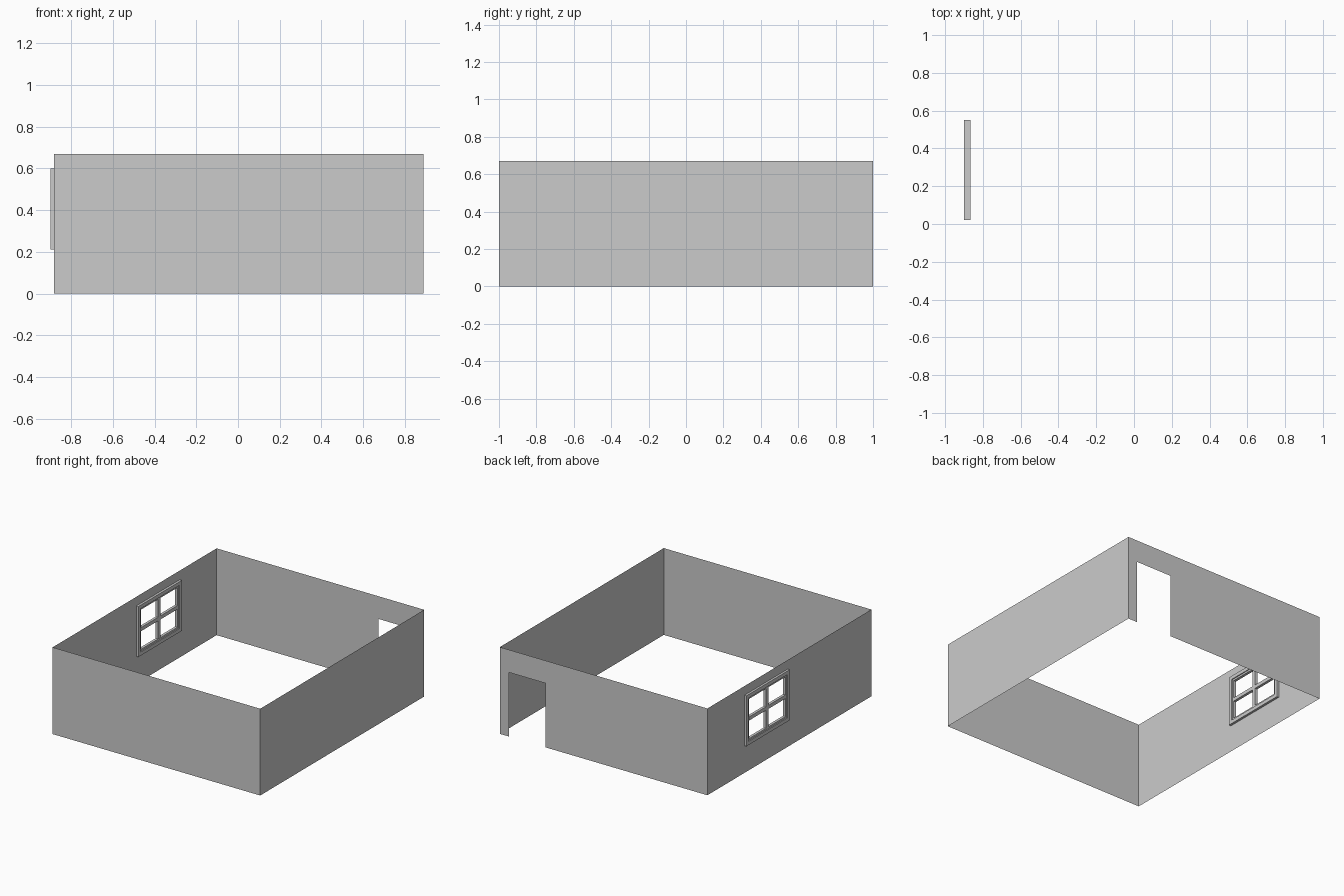
import bpy, bmesh

if "Cube" in bpy.data.objects:
    bpy.data.objects.remove(bpy.data.objects["Cube"])

X0, X1, Y, H = -0.883, 0.89, 1.0, 0.67
WIN = (0.02, 0.55, 0.21, 0.60)      # window y range, z range
DOOR = (0.50, 0.812, 0.0, 0.495)    # door x range, z range


def add_object(name, bm):
    bmesh.ops.remove_doubles(bm, verts=bm.verts, dist=1e-5)
    mesh = bpy.data.meshes.new(name)
    bm.to_mesh(mesh)
    bm.free()
    obj = bpy.data.objects.new(name, mesh)
    bpy.context.collection.objects.link(obj)
    return obj


def wall(name, a, b, place, opening=None):
    """Thin wall from a to b, with an optional rectangular opening."""
    us, zs = {a, b}, {0, H}
    if opening:
        us |= set(opening[:2])
        zs |= set(opening[2:])
    us, zs = sorted(us), sorted(zs)
    bm = bmesh.new()
    for u0, u1 in zip(us, us[1:]):
        for z0, z1 in zip(zs, zs[1:]):
            if opening and (u0, u1, z0, z1) == opening:
                continue
            bm.faces.new([bm.verts.new(place(u, z)) for u, z in
                          ((u0, z0), (u1, z0), (u1, z1), (u0, z1))])
    add_object(name, bm)


def frame(name, y0, y1, z0, z1, width, x0, x1):
    """Mitred rectangular ring in the yz plane, x0 to x1 deep."""
    bm = bmesh.new()
    rings = []
    for x, w in ((x0, 0), (x1, 0), (x1, width), (x0, width)):
        rings.append([bm.verts.new((x, y, z)) for y, z in
                      ((y0 + w, z0 + w), (y1 - w, z0 + w),
                       (y1 - w, z1 - w), (y0 + w, z1 - w))])
    for r, s in zip(rings, rings[1:] + rings[:1]):
        for i in range(4):
            j = (i + 1) % 4
            bm.faces.new((r[i], r[j], s[j], s[i]))
    bmesh.ops.recalc_face_normals(bm, faces=bm.faces)
    add_object(name, bm)


def bar(name, size, loc):
    bpy.ops.mesh.primitive_cube_add(size=1, location=loc)
    obj = bpy.context.object
    obj.name = name
    obj.scale = size


# Walls
wall("front_wall", X0, X1, lambda u, z: (u, -Y, z))
wall("back_wall", X0, X1, lambda u, z: (u, Y, z), DOOR)
wall("right_wall", -Y, Y, lambda u, z: (X1, u, z))
wall("left_wall", -Y, Y, lambda u, z: (X0, u, z), WIN)

# Window: outer frame, then four sash panes made by a stepped inner frame and bars
y0, y1, z0, z1 = WIN
frame("window_frame", y0, y1, z0, z1, 0.028, -0.90, -0.865)
frame("window_sash", y0 + 0.028, y1 - 0.028, z0 + 0.028, z1 - 0.028, 0.014, -0.893, -0.872)
cy, cz = (y0 + y1) / 2, (z0 + z1) / 2
bar("window_upright_bar", (0.021, 0.028, z1 - z0 - 0.08), (X0, cy, cz))
bar("window_cross_bar", (0.021, y1 - y0 - 0.08, 0.028), (X0, cy, cz))
